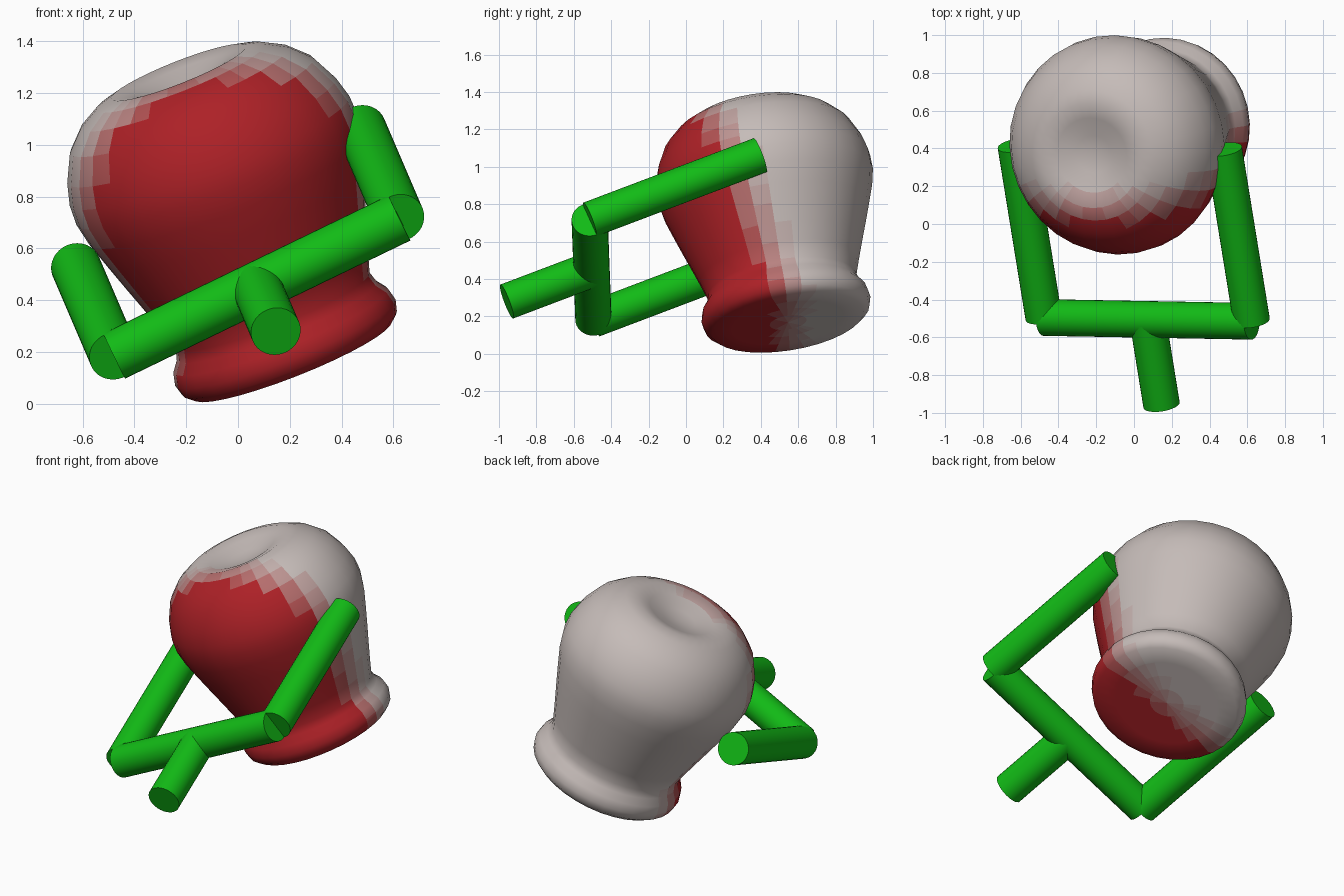
import bpy, bmesh, math
from mathutils import Vector

if "Cube" in bpy.data.objects:
    bpy.data.objects.remove(bpy.data.objects["Cube"])


def material(name, rgb):
    m = bpy.data.materials.new(name)
    m.diffuse_color = (*rgb, 1)
    m.use_nodes = True
    m.node_tree.nodes["Principled BSDF"].inputs["Base Color"].default_value = m.diffuse_color
    return m


def smooth(obj, angle):
    bpy.ops.object.select_all(action='DESELECT')
    obj.select_set(True)
    bpy.context.view_layer.objects.active = obj
    bpy.ops.object.shade_smooth_by_angle(angle=math.radians(angle))


# Tilted pot: (radius, height along axis), from bottom centre to dented top
BASE = Vector((0.21, 0.546, 0.168))
AXIS = Vector((-0.363, -0.153, 0.918)).normalized()
PROFILE = [(0, 0), (0.1, 0), (0.2, 0), (0.3, 0), (0.41, 0.0), (0.445, 0.03),
           (0.457, 0.075), (0.445, 0.125), (0.415, 0.165), (0.402, 0.21),
           (0.43, 0.3), (0.463, 0.4), (0.497, 0.5), (0.53, 0.6), (0.565, 0.71),
           (0.583, 0.8), (0.58, 0.88), (0.557, 0.965), (0.505, 1.07),
           (0.43, 1.145), (0.35, 1.19), (0.28, 1.21), (0.2, 1.192),
           (0.1, 1.158), (0, 1.148)]
SIDES = 32

rot = AXIS.to_track_quat('Z', 'Y')
bm = bmesh.new()
rings = []
for r, t in PROFILE:
    count = SIDES if r else 1
    rings.append([bm.verts.new(BASE + rot @ Vector((
        r * math.cos(math.tau * i / SIDES), r * math.sin(math.tau * i / SIDES), t)))
        for i in range(count)])
for a, b in zip(rings, rings[1:]):
    for i in range(SIDES):
        j = (i + 1) % SIDES
        quad = [a[i % len(a)], a[j % len(a)], b[j % len(b)], b[i % len(b)]]
        bm.faces.new(list(dict.fromkeys(quad)))
bmesh.ops.recalc_face_normals(bm, faces=bm.faces)

# Red front fading to grey along the fork direction
REACH = Vector((-0.15, 0.925, 0.35)).normalized()
LEVELS = 8
for f in bm.faces:
    k = (f.calc_center_median().dot(REACH) - 0.44) / 0.22
    f.material_index = round(min(max(k, 0), 1) * (LEVELS - 1))
mesh = bpy.data.meshes.new("pot")
bm.to_mesh(mesh)
bm.free()
red, grey = Vector((0.42, 0.015, 0.02)), Vector((0.56, 0.5, 0.48))
for n in range(LEVELS):
    mesh.materials.append(material(f"fade_{n}", red.lerp(grey, n / (LEVELS - 1))))
pot = bpy.data.objects.new("pot", mesh)
bpy.context.collection.objects.link(pot)
smooth(pot, 50)

# Green fork gripper made from round rods
green = material("green", (0.006, 0.5, 0.008))


def rod(name, start, end, radius=0.097):
    a, b = Vector(start), Vector(end)
    bpy.ops.mesh.primitive_cylinder_add(vertices=32, radius=radius,
                                        depth=(b - a).length, location=(a + b) / 2)
    o = bpy.context.object
    o.name = name
    o.rotation_euler = (b - a).to_track_quat('Z', 'Y').to_euler()
    o.data.materials.append(green)
    smooth(o, 30)


left = Vector((-0.478, -0.495, 0.185))
right = Vector((0.623, -0.515, 0.718))
middle = (left + right) / 2
rod("crossbar", left, right)
rod("left_finger", left, left + REACH * 0.985)
rod("right_finger", right, right + REACH * 0.985)
rod("handle", middle - REACH * 0.49, middle)
